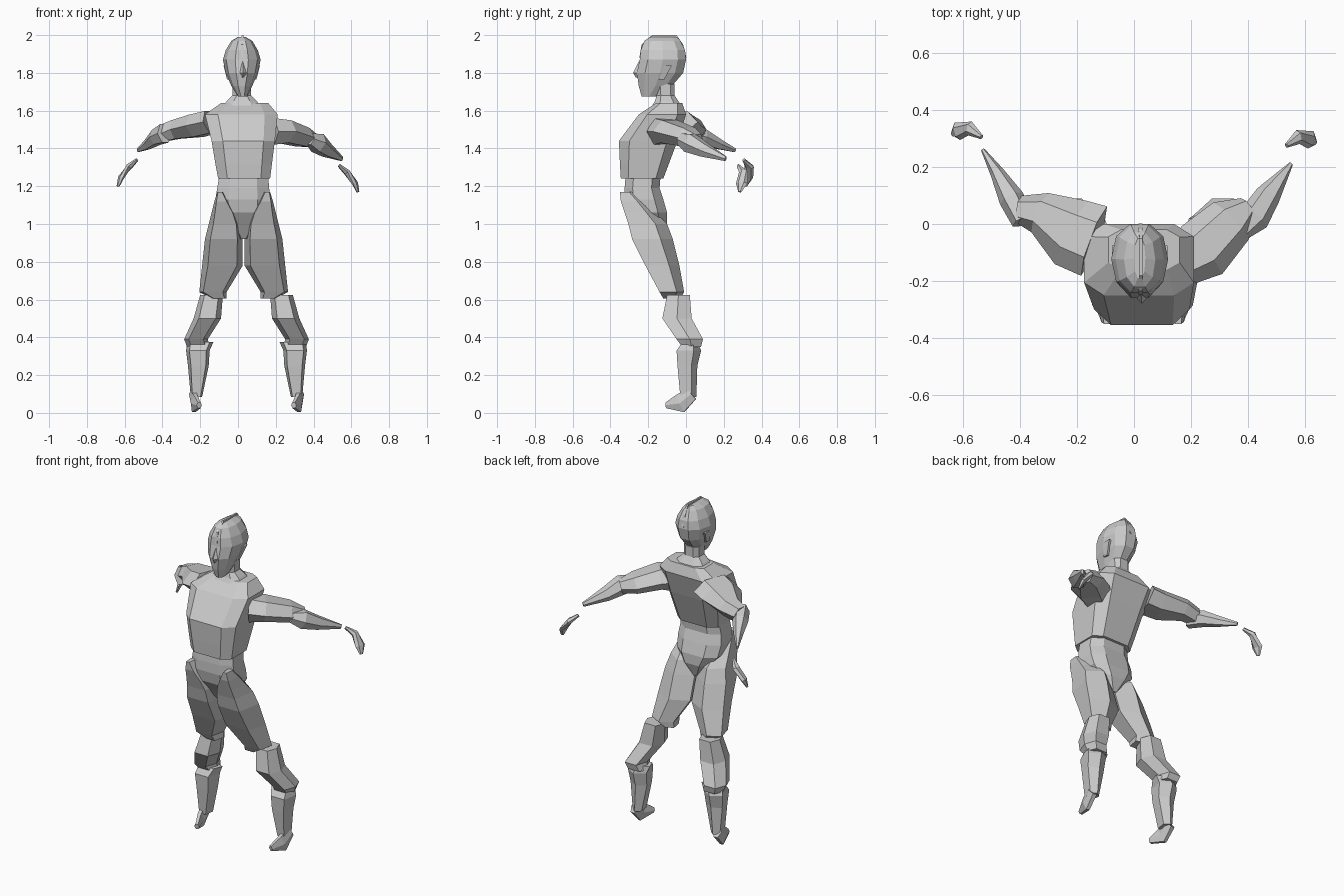
import bpy, bmesh, math
from mathutils import Vector

cube = bpy.data.objects.get("Cube")
if cube:
    bpy.data.objects.remove(cube, do_unlink=True)

GREY = (0.6, 0.6, 0.6, 1)
mat = bpy.data.materials.new("plain grey")
mat.use_nodes = True
mat.diffuse_color = GREY
mat.node_tree.nodes["Principled BSDF"].inputs["Base Color"].default_value = GREY


def skin(name, rings):
    """Join a list of equal point rings into a closed flat-shaded solid."""
    bm = bmesh.new()
    loops = [[bm.verts.new(p) for p in ring] for ring in rings]
    count = len(loops[0])
    for low, high in zip(loops, loops[1:]):
        for i in range(count):
            j = (i + 1) % count
            bm.faces.new((low[i], low[j], high[j], high[i]))
    bm.faces.new(loops[0][::-1])
    bm.faces.new(loops[-1])
    bmesh.ops.recalc_face_normals(bm, faces=bm.faces)
    mesh = bpy.data.meshes.new(name)
    bm.to_mesh(mesh)
    bm.free()
    mesh.materials.append(mat)
    obj = bpy.data.objects.new(name, mesh)
    bpy.context.collection.objects.link(obj)
    return obj


def unit_ring(sides, phase, power):
    """Rounded polygon that fills the square from -1 to 1."""
    def spread(values):
        low, high = min(values), max(values)
        return [2 * (v - low) / (high - low) - 1 for v in values]

    def rounded(wave):
        values = [wave(math.tau * (i + phase) / sides) for i in range(sides)]
        return spread([math.copysign(abs(v) ** power, v) for v in values])

    return list(zip(rounded(math.cos), rounded(math.sin)))


def stack(name, boxes, sides=8, phase=0.5, power=0.7, mirror=None):
    """Level sections, each given as z, left, right, front, back."""
    rings = []
    for z, x0, x1, y0, y1 in boxes:
        if mirror is not None:
            x0, x1 = 2 * mirror - x1, 2 * mirror - x0
        cx, cy, rx, ry = (x0 + x1) / 2, (y0 + y1) / 2, (x1 - x0) / 2, (y1 - y0) / 2
        rings.append([(cx + rx * u, cy + ry * v, z)
                      for u, v in unit_ring(sides, phase, power)])
    return skin(name, rings)


def limb(name, stations, sides=6, mirror=None):
    """Sections across a path, each given as x, y, z, half width, half height."""
    pts = [Vector(s[:3]) for s in stations]
    if mirror is not None:
        for p in pts:
            p.x = 2 * mirror - p.x
    rings = []
    for i, (p, s) in enumerate(zip(pts, stations)):
        along = (pts[min(i + 1, len(pts) - 1)] - pts[max(i - 1, 0)]).normalized()
        side = along.cross(Vector((0, 0, 1))).normalized()
        up = side.cross(along)
        rings.append([p + side * u * s[3] + up * v * s[4]
                      for u, v in unit_ring(sides, 0, 1)])
    return skin(name, rings)


# Torso, waist and neck
stack("chest", [(1.24, -.105, .17, -.345, -.12), (1.32, -.12, .18, -.35, -.09),
                (1.44, -.14, .195, -.355, -.045), (1.58, -.175, .21, -.25, 0),
                (1.64, -.09, .16, -.16, -.02)], power=.5)
stack("waist", [(.92, .01, .05, -.22, -.13), (1, -.06, .12, -.27, -.1),
                (1.06, -.11, .165, -.31, -.1), (1.13, -.12, .17, -.325, -.12),
                (1.19, -.11, .165, -.325, -.14), (1.25, -.1, .16, -.32, -.135)])
stack("neck", [(1.61, -.09, .13, -.19, -.01), (1.65, -.06, .1, -.165, -.04),
               (1.68, -.03, .07, -.155, -.06), (1.74, -.03, .07, -.16, -.06)])

# Head with a ridge down the middle
stack("head", [(1.675, 0, .05, -.235, -.155), (1.73, -.035, .075, -.25, -.075),
               (1.8, -.065, .105, -.26, -.015), (1.87, -.08, .12, -.245, 0),
               (1.92, -.065, .105, -.24, -.005), (1.97, -.035, .075, -.22, -.03),
               (1.99, 0, .04, -.19, -.05)], sides=10, phase=0, power=.9)
stack("head_ridge", [(1.88, .015, .03, -.247, .002), (1.95, .015, .03, -.235, -.015),
                     (2, .02, .03, -.18, -.05)], sides=4, power=1)
stack("nose", [(1.775, .02, .03, -.265, -.23), (1.8, .005, .05, -.28, -.23),
               (1.86, .02, .03, -.25, -.23)], sides=4, phase=0)

# Parts that come in pairs
for side, flip in (("left", False), ("right", True)):
    def about(centre):
        return centre if flip else None

    stack(side + "_ear", [(1.765, .075, .098, -.145, -.115),
                          (1.84, .095, .117, -.115, -.075)], sides=4, mirror=about(.02))
    stack(side + "_thigh", [(.605, .12, .2, -.12, -.03), (.64, .12, .265, -.14, -.01),
                            (.78, .035, .25, -.215, -.035), (.92, .035, .235, -.285, -.07),
                            (1, .045, .215, -.305, -.1), (1.06, .07, .2, -.325, -.16),
                            (1.12, .11, .185, -.345, -.22), (1.17, .14, .17, -.35, -.28)],
          sides=5, phase=.25, mirror=about(.03))
    stack(side + "_shin", [(.35, .24, .36, -.02, .08), (.39, .25, .375, -.05, .09),
                           (.5, .18, .325, -.125, .03), (.625, .17, .29, -.1, .02)],
          sides=6, phase=0, mirror=about(.045))
    stack(side + "_calf", [(.085, .28, .34, -.03, .055), (.25, .245, .355, -.045, .06),
                           (.33, .24, .365, -.05, .08), (.375, .22, .36, -.02, .06)],
          sides=5, phase=.25, mirror=about(.045))
    limb(side + "_foot", [(.325, .03, .1, .025, .035), (.32, -.03, .05, .02, .05),
                          (.295, -.105, .04, .015, .015)], mirror=about(.045))

# Arms swung back, held a little differently on each side
limb("left_upper_arm", [(.17, -.13, 1.49, .09, .07), (.24, -.09, 1.49, .11, .06),
                        (.34, .01, 1.46, .09, .05), (.4, .06, 1.44, .04, .035)])
limb("left_forearm", [(.38, -.03, 1.45, .03, .03), (.42, .02, 1.43, .055, .05),
                      (.47, .1, 1.39, .045, .035), (.55, .21, 1.345, .008, .012)])
limb("right_upper_arm", [(-.14, -.06, 1.54, .13, .06), (-.22, -.03, 1.52, .125, .06),
                         (-.33, .04, 1.5, .075, .05), (-.4, .05, 1.48, .05, .045)])
limb("right_forearm", [(-.39, .01, 1.48, .04, .05), (-.43, .09, 1.46, .045, .04),
                       (-.48, .18, 1.42, .025, .025), (-.53, .26, 1.39, .007, .01)])

# Loose curved hands
HAND = [(.535, .275, 1.31, .008, .008), (.575, .305, 1.275, .025, .015),
        (.62, .295, 1.215, .032, .012), (.635, .285, 1.17, .01, .006)]
limb("left_hand", HAND)
limb("right_hand", [(x, y + .03, z + .03, w, h) for x, y, z, w, h in HAND], mirror=0)
